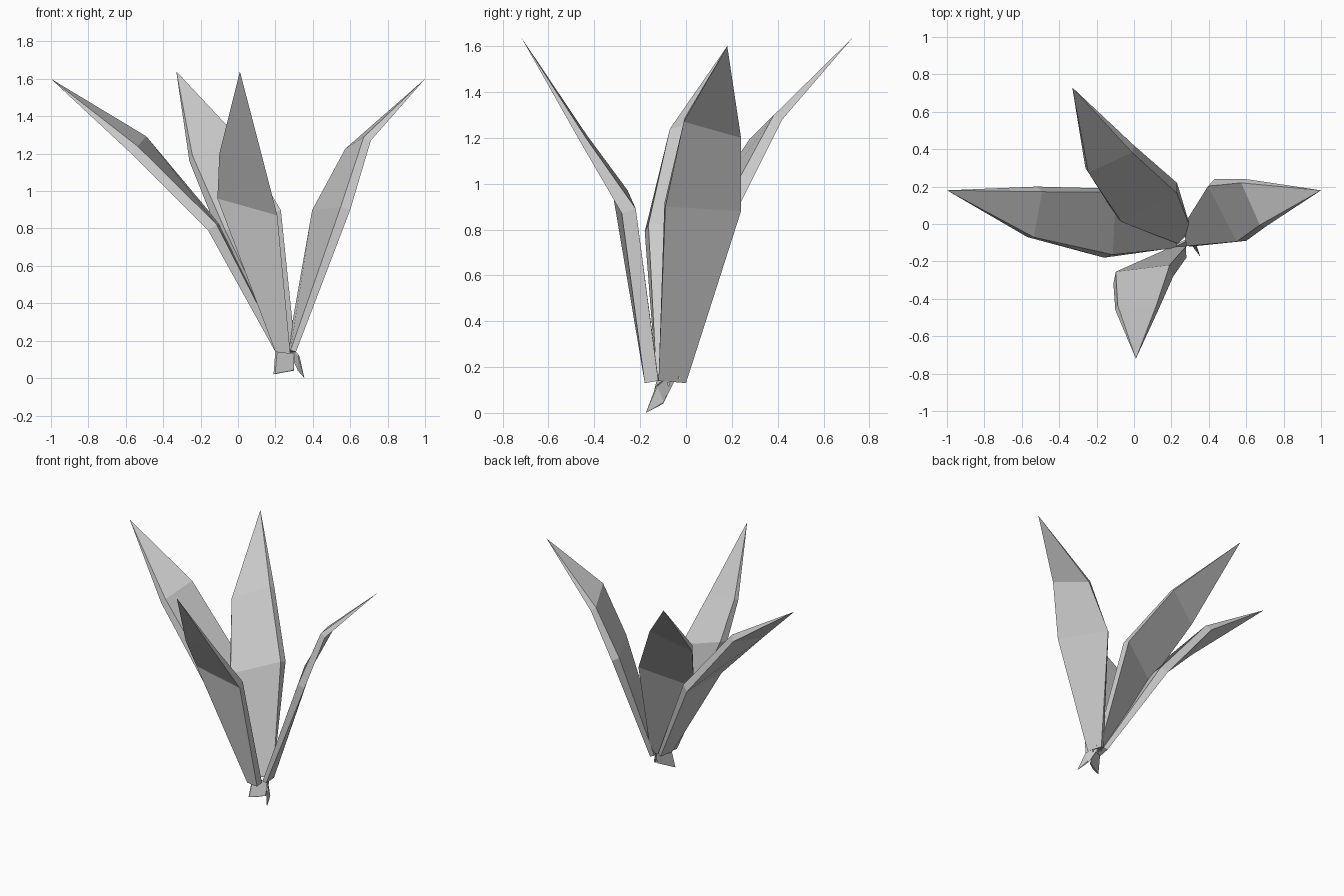
import bpy, bmesh
from mathutils import Vector

if "Cube" in bpy.data.objects:
    bpy.data.objects.remove(bpy.data.objects["Cube"])


def blade(name, tip, rings, depths, inset=0.1):
    """Thick leaf: each ring is its two outer edge points; the inner face is offset toward the upper side."""
    bm = bmesh.new()
    pairs = [(Vector(a), Vector(b)) for a, b in rings]
    mids = [Vector(tip)] + [(a + b) / 2 for a, b in pairs]
    loops = []
    for i, (a, b) in enumerate(pairs):
        along = mids[min(i + 2, len(mids) - 1)] - mids[i]
        n = (b - a).cross(along).normalized()
        if n.z < 0:
            n = -n
        c = mids[i + 1]
        pts = [a, b] + [p.lerp(c, inset) + n * depths[i] for p in (b, a)]
        loops.append([bm.verts.new(p) for p in pts])
    # pointed end, sides and closed base
    t = bm.verts.new(tip)
    for k in range(4):
        j = (k + 1) % 4
        bm.faces.new((t, loops[0][k], loops[0][j]))
        for r, s in zip(loops, loops[1:]):
            bm.faces.new((r[k], s[k], s[j], r[j]))
    bm.faces.new(loops[-1])
    bmesh.ops.recalc_face_normals(bm, faces=bm.faces[:])
    me = bpy.data.meshes.new(name)
    bm.to_mesh(me)
    bm.free()
    ob = bpy.data.objects.new(name, me)
    bpy.context.collection.objects.link(ob)


# four tall leaves
blade("left_leaf", (-1, .18, 1.6),
      [((-.57, -.07, 1.20), (-.52, .20, 1.26)),
       ((-.16, -.18, .79), (-.14, .19, .79)),
       ((.20, -.13, .14), (.22, -.02, .14))], (.05, .055, .03))
blade("front_leaf", (.01, -.72, 1.64),
      [((-.10, -.46, 1.2), (.13, -.46, 1.18)),
       ((-.11, -.32, .96), (.21, -.28, .87)),
       ((.20, -.18, .14), (.28, -.18, .13))], (.03, .065, .06))
blade("back_leaf", (-.33, .73, 1.64),
      [((-.26, .30, 1.16), (.0, .42, 1.28)),
       ((-.10, .05, .76), (.23, .22, .88)),
       ((.21, -.09, .15), (.29, -.01, .14))], (.04, .055, .03))
blade("right_leaf", (1, .18, 1.6),
      [((.71, -.01, 1.27), (.60, .24, 1.2)),
       ((.60, -.09, .90), (.43, .24, .88)),
       ((.31, -.12, .14), (.29, .0, .13))], (.04, .05, .03))

# small withered bracts at the foot
blade("right_bract", (.355, -.175, 0),
      [((.32, -.10, .04), (.32, -.13, .12)),
       ((.25, -.02, .20), (.28, -.05, .18))], (.01, .01))
blade("front_bract", (.245, -.14, .03),
      [((.19, -.15, .02), (.30, -.10, .04)),
       ((.20, -.12, .15), (.30, -.07, .13))], (.01, .01))
